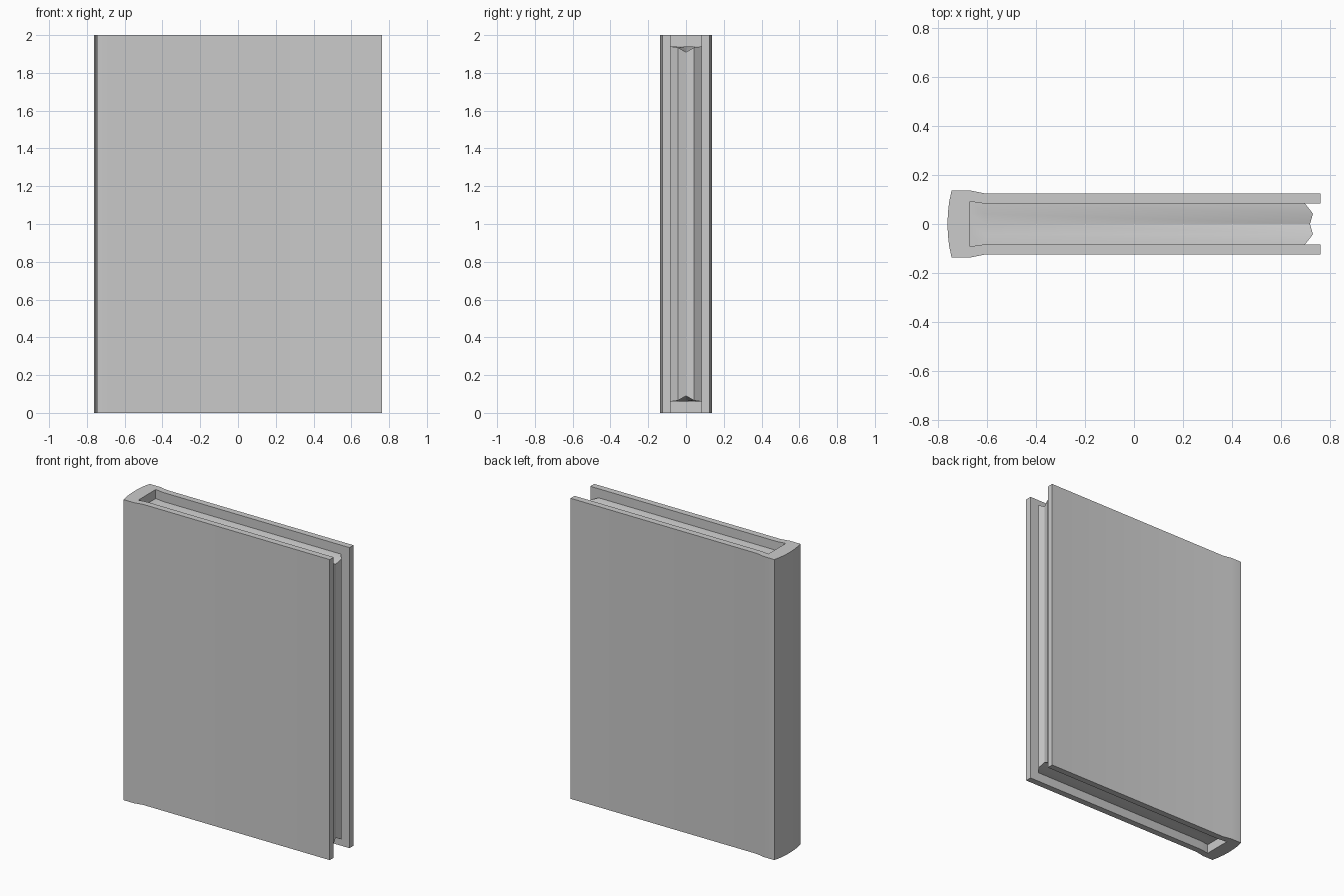
import bpy, bmesh

if "Cube" in bpy.data.objects:
    bpy.data.objects.remove(bpy.data.objects["Cube"])

HEIGHT = 2.0


def finish(name, bm):
    bmesh.ops.recalc_face_normals(bm, faces=bm.faces[:])
    mesh = bpy.data.meshes.new(name)
    bm.to_mesh(mesh)
    bm.free()
    obj = bpy.data.objects.new(name, mesh)
    bpy.context.collection.objects.link(obj)
    bpy.ops.object.select_all(action='DESELECT')
    obj.select_set(True)
    bpy.context.view_layer.objects.active = obj
    bpy.ops.object.shade_smooth_by_angle(angle=0.5)
    return obj


# Cover: rounded spine, hinge taper and two boards, as one mirrored profile
outer = [(-0.763, 0), (-0.761, 0.045), (-0.756, 0.09), (-0.746, 0.137),
         (-0.67, 0.137), (-0.61, 0.125), (0.763, 0.125)]
inner = [(0.763, 0.083), (-0.61, 0.083), (-0.67, 0.092)]
half = outer + inner
profile = half + [(x, -y) for x, y in reversed(half) if y > 0]

bm = bmesh.new()
face = bm.faces.new([bm.verts.new((x, y, 0)) for x, y in profile])
top = bmesh.ops.extrude_face_region(bm, geom=[face])
bmesh.ops.translate(bm, vec=(0, 0, HEIGHT),
                    verts=[v for v in top["geom"] if isinstance(v, bmesh.types.BMVert)])
finish("cover", bm)

# Page block: five slices across the thickness, with a hollow that deepens
# toward the fore edge. Each slice: y at spine, y, fore edge x, fore edge inset
slices = [(-0.092, -0.083, 0.70, 0.06), (-0.042, -0.042, 0.732, 0.066),
          (0, 0, 0.72, 0.09),
          (0.042, 0.042, 0.732, 0.066), (0.092, 0.083, 0.70, 0.06)]

bm = bmesh.new()
rings = []
for y_spine, y, x_fore, inset in slices:
    low = [(-0.67, y_spine, 0.06), (-0.61, y, 0.06), (x_fore, y, inset)]
    high = [(px, py, HEIGHT - pz) for px, py, pz in reversed(low)]
    rings.append([bm.verts.new(p) for p in low + high])
for a, b in zip(rings, rings[1:]):
    for i in range(6):
        j = (i + 1) % 6
        bm.faces.new((a[i], a[j], b[j], b[i]))
for r in (rings[0], rings[-1]):
    bm.faces.new((r[0], r[1], r[4], r[5]))
    bm.faces.new((r[1], r[2], r[3], r[4]))
finish("pages", bm)
